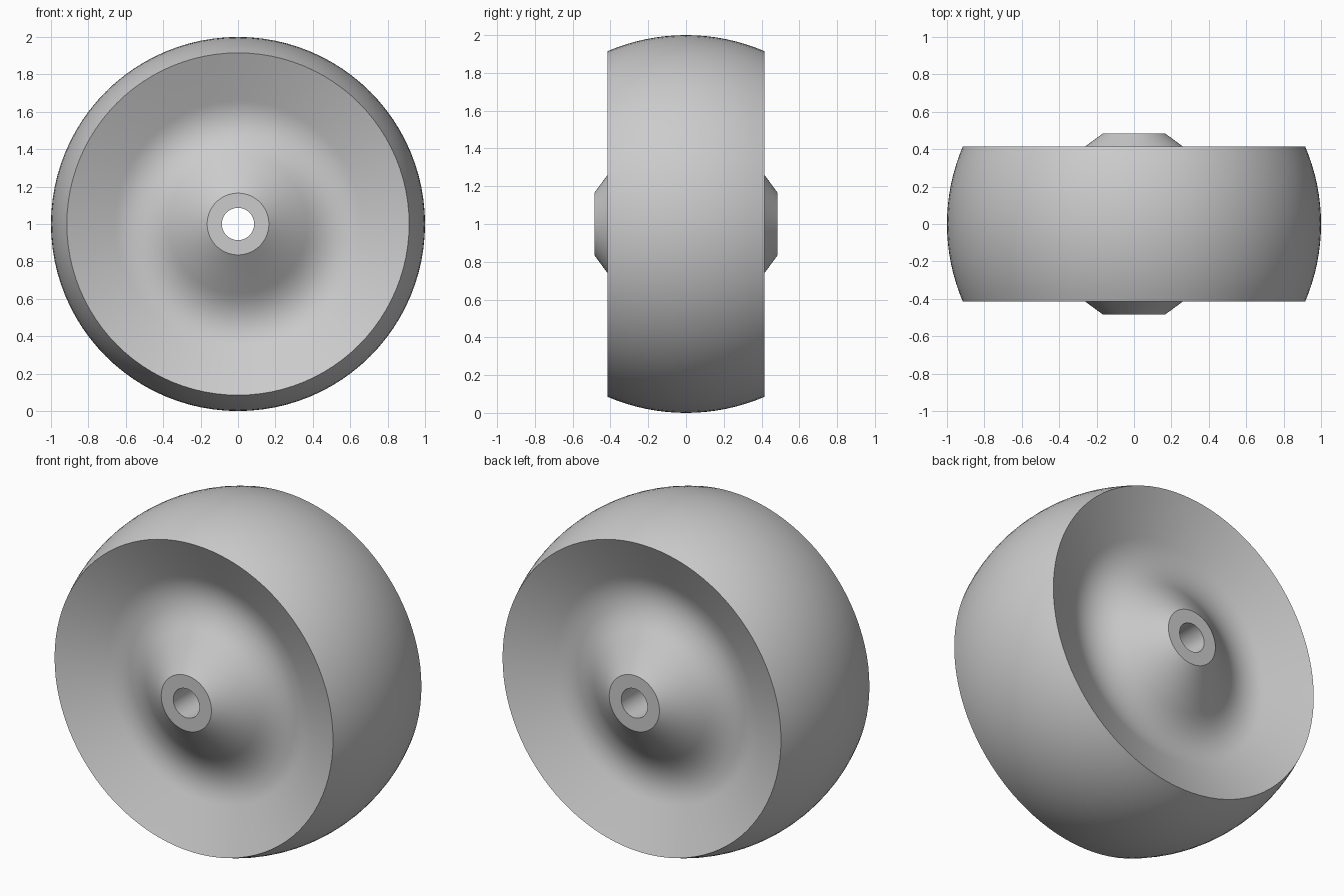
import bpy
import bmesh
import math
from mathutils import Vector

cube = bpy.data.objects.get("Cube")
if cube:
    bpy.data.objects.remove(cube, do_unlink=True)

SEGMENTS = 96
RIM = Vector((0.915, 0.415))      # (radius, offset along the axle)
HUB_EDGE = Vector((0.165, 0.485))
BORE = 0.086

# Plain grey wheel material
grey = bpy.data.materials.new("wheel grey")
grey.use_nodes = True
colour = (0.6, 0.6, 0.6, 1.0)
grey.diffuse_color = colour
grey.node_tree.nodes["Principled BSDF"].inputs["Base Color"].default_value = colour


def bezier(a, b, c, steps):
    """Points on a quadratic curve from a to c, pulled towards b."""
    return [a * (1 - t) ** 2 + b * 2 * t * (1 - t) + c * t ** 2
            for t in (i / steps for i in range(steps + 1))]


# One side of the section: bore, flat hub end, hub cone, trough, dish wall
trough = bezier(Vector((0.37, 0.335)), Vector((0.515, 0.228)), Vector((0.66, 0.296)), 14)
side = [Vector((BORE, HUB_EDGE.y)), HUB_EDGE] + trough

# Crowned tread: circular arc through both rims with its peak at radius 1
sagitta = 1 - RIM.x
radius = (RIM.y ** 2 + sagitta ** 2) / (2 * sagitta)
half_angle = math.asin(RIM.y / radius)
tread = []
for i in range(17):
    a = half_angle * (1 - i / 8)
    tread.append(Vector((1 - radius + radius * math.cos(a), radius * math.sin(a))))

mirrored = [Vector((p.x, -p.y)) for p in reversed(side)]
section = side + tread + mirrored

# Revolve the closed section around the axle
bm = bmesh.new()
rings = []
for p in section:
    ring = []
    for s in range(SEGMENTS):
        a = 2 * math.pi * s / SEGMENTS
        ring.append(bm.verts.new((p.x * math.cos(a), p.y, 1 + p.x * math.sin(a))))
    rings.append(ring)
for i, ring in enumerate(rings):
    following = rings[(i + 1) % len(rings)]
    for s in range(SEGMENTS):
        n = (s + 1) % SEGMENTS
        bm.faces.new((ring[s], ring[n], following[n], following[s]))
bmesh.ops.recalc_face_normals(bm, faces=bm.faces)

mesh = bpy.data.meshes.new("wheel")
bm.to_mesh(mesh)
bm.free()
mesh.materials.append(grey)
wheel = bpy.data.objects.new("wheel", mesh)
bpy.context.collection.objects.link(wheel)

# Smooth surfaces with crisp rim, hub and bore edges
bpy.ops.object.select_all(action='DESELECT')
wheel.select_set(True)
bpy.context.view_layer.objects.active = wheel
bpy.ops.object.shade_smooth_by_angle(angle=math.radians(30))
